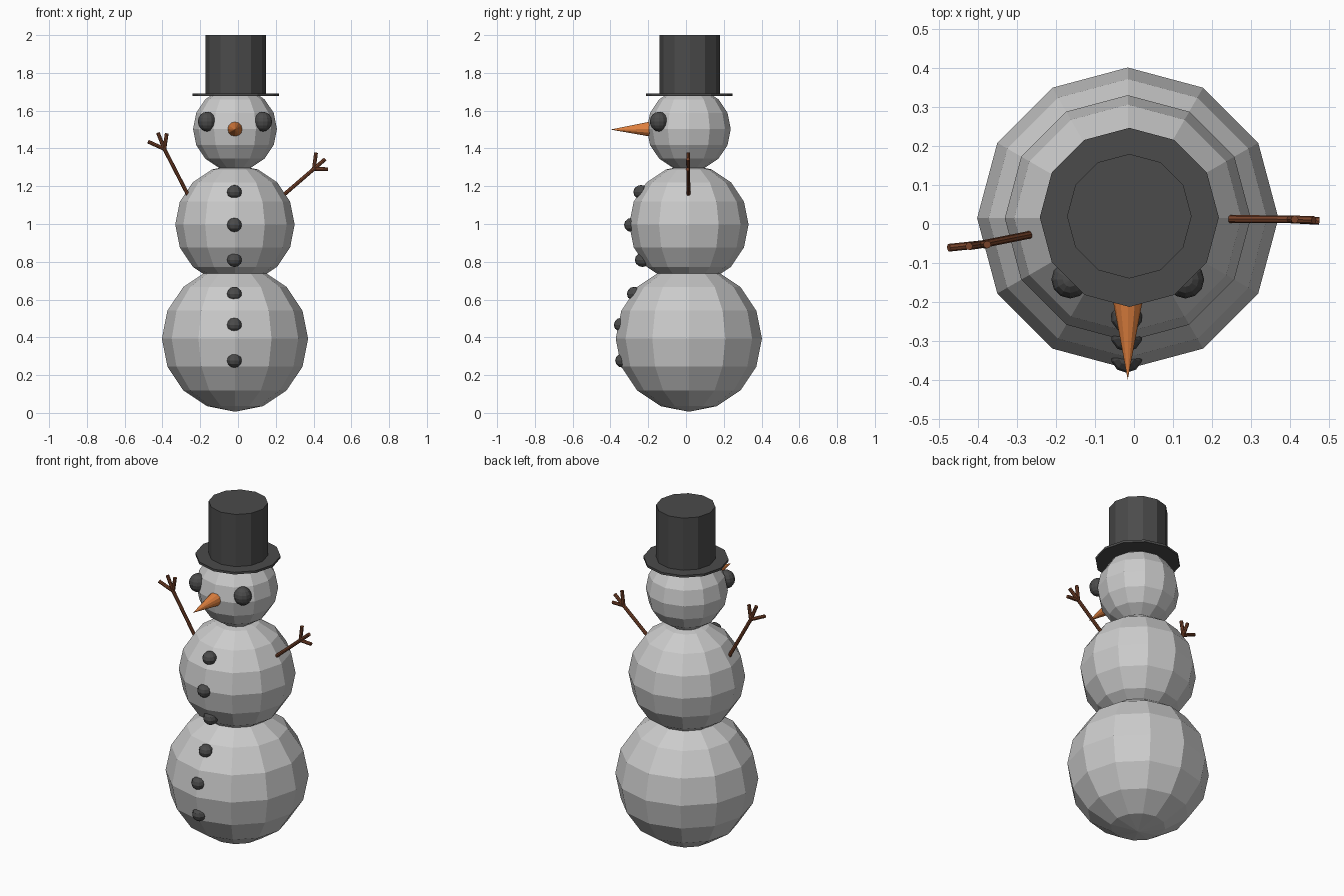
import bpy
from mathutils import Vector

if "Cube" in bpy.data.objects:
    bpy.data.objects.remove(bpy.data.objects["Cube"])

CX, CY = -0.016, 0.017


def material(name, rgb):
    m = bpy.data.materials.new(name)
    m.diffuse_color = (*rgb, 1)
    m.use_nodes = True
    m.node_tree.nodes["Principled BSDF"].inputs["Base Color"].default_value = m.diffuse_color
    return m


COAL = material("coal", (0.07, 0.07, 0.07))
ORANGE = material("orange", (0.75, 0.22, 0.05))
BARK = material("bark", (0.2, 0.06, 0.025))


def finish(name, mat):
    ob = bpy.context.object
    ob.name = name
    if mat:
        ob.data.materials.append(mat)
    return ob


def ball(name, loc, r, mat=None, seg=12, rings=8, scale=(1, 1, 1)):
    bpy.ops.mesh.primitive_uv_sphere_add(segments=seg, ring_count=rings, radius=r, location=loc)
    ob = finish(name, mat)
    ob.scale = scale
    return ob


def rod(name, a, b, r1, r2, mat, sides=12):
    a, b = Vector(a), Vector(b)
    d = b - a
    bpy.ops.mesh.primitive_cone_add(vertices=sides, radius1=r1, radius2=r2, depth=d.length,
                                    location=(a + b) / 2,
                                    rotation=d.to_track_quat('Z', 'Y').to_euler())
    return finish(name, mat)


# Three stacked snow balls
for name, z, r in (("lower_body", 0.393, 0.387), ("upper_body", 0.997, 0.316), ("head", 1.503, 0.222)):
    ball(name, (CX, CY - 0.002, z), r)

# Top hat
rod("hat_brim", (CX + 0.004, CY, 1.677), (CX + 0.004, CY, 1.69), 0.23, 0.23, COAL)
rod("hat_crown", (CX + 0.004, CY + 0.003, 1.685), (CX + 0.004, CY + 0.003, 2.0), 0.16, 0.16, COAL)

# Eyes and nose
for side in (-1, 1):
    ball("eye", (CX + side * 0.148, -0.143, 1.542), 0.052, COAL, scale=(0.93, 0.93, 1))
rod("nose", (CX, -0.15, 1.503), (CX, -0.40, 1.5), 0.047, 0, ORANGE)

# Buttons down the front
for y, z in ((-0.238, 1.169), (-0.287, 0.995), (-0.23, 0.81),
             (-0.272, 0.63), (-0.341, 0.466), (-0.334, 0.277)):
    ball("button", (CX - 0.003, y, z), 0.041, COAL, seg=10, rings=6, scale=(1, 1, 0.92))

# Twig arms: shoulder, wrist, then finger tips
arms = {
    "left_arm": ((0.235, 0.013, 1.148), (0.402, 0.012, 1.292),
                 ((0.413, 0.012, 1.378), (0.462, 0.01, 1.344), (0.476, 0.008, 1.29))),
    "right_arm": ((-0.255, -0.025, 1.135), (-0.39, -0.052, 1.397),
                  ((-0.476, -0.061, 1.436), (-0.424, -0.057, 1.483), (-0.377, -0.053, 1.48))),
}
for name, (shoulder, wrist, tips) in arms.items():
    rod(name, shoulder, wrist, 0.01, 0.01, BARK, 8)
    for tip in tips:
        rod(name + "_finger", wrist, tip, 0.01, 0.01, BARK, 8)
